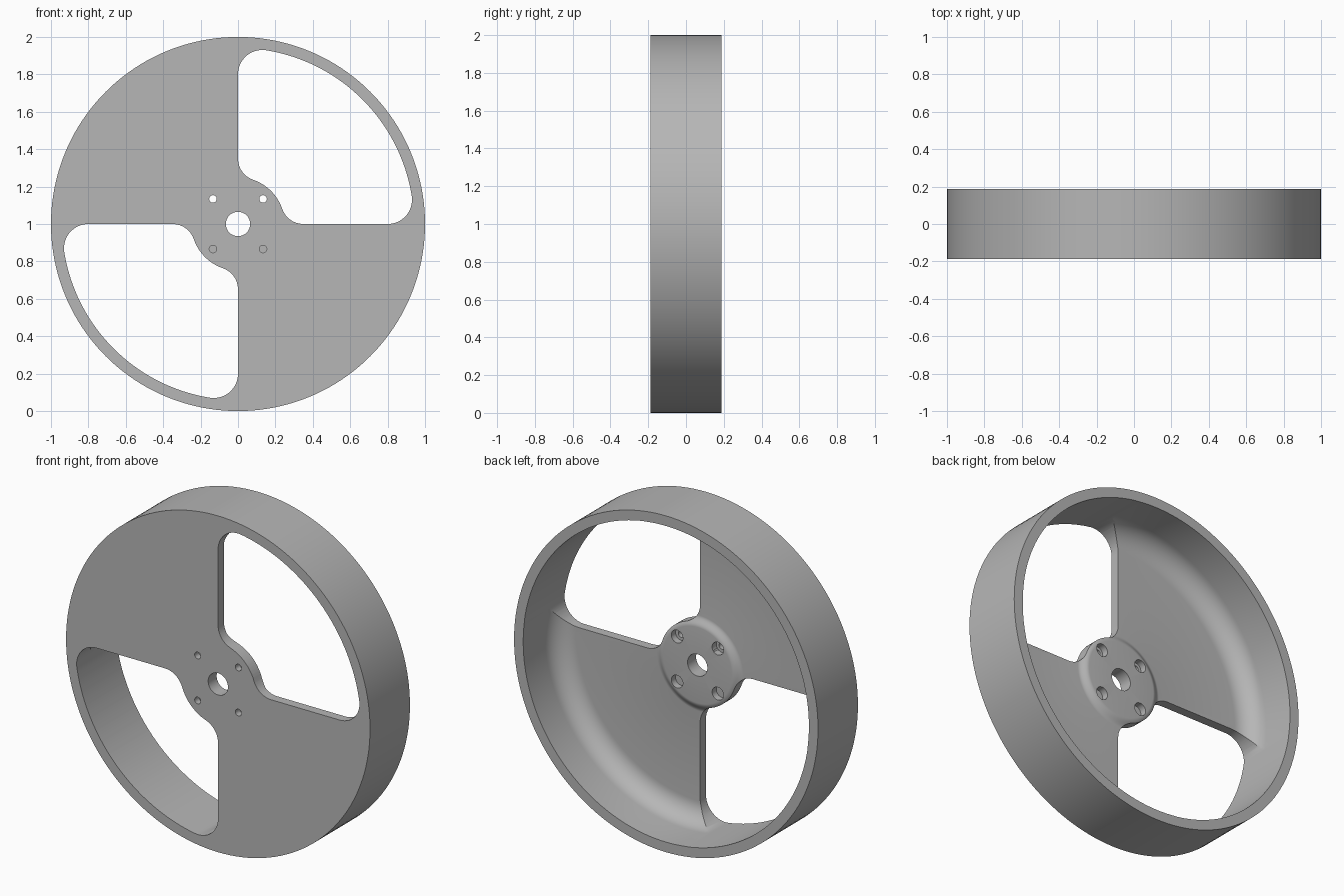
import bpy
import bmesh
from math import sin, cos, pi, sqrt, atan2
from mathutils import Matrix

if "Cube" in bpy.data.objects:
    bpy.data.objects.remove(bpy.data.objects["Cube"], do_unlink=True)

HALF = 0.1875             # half of the rim width
FRONT = -HALF
WEB = FRONT + 0.055       # back of the web
HUB = FRONT + 0.08        # back of the hub
RIM_IN, FILLET = 0.94, 0.12
BORE, HUB_R = 0.065, 0.25

grey = bpy.data.materials.new("light grey")
grey.use_nodes = True
colour = (0.47, 0.47, 0.47, 1)
grey.diffuse_color = colour
grey.node_tree.nodes["Principled BSDF"].inputs["Base Color"].default_value = colour


def make_object(name, bm):
    bmesh.ops.recalc_face_normals(bm, faces=bm.faces)
    mesh = bpy.data.meshes.new(name)
    bm.to_mesh(mesh)
    bm.free()
    mesh.materials.append(grey)
    ob = bpy.data.objects.new(name, mesh)
    bpy.context.collection.objects.link(ob)
    return ob


def lathe(name, profile, steps=160):
    """Turn a closed (radius, y) profile around the wheel axle."""
    bm = bmesh.new()
    rings = []
    for i in range(steps):
        a = 2 * pi * i / steps
        rings.append([bm.verts.new((r * cos(a), y, 1 + r * sin(a))) for r, y in profile])
    n = len(profile)
    for i in range(steps):
        p, q = rings[i], rings[(i + 1) % steps]
        for j in range(n):
            k = (j + 1) % n
            bm.faces.new((p[j], p[k], q[k], q[j]))
    return make_object(name, bm)


def arc(cx, cz, r, start, end, steps):
    return [(cx + r * cos(start + (end - start) * i / steps),
             cz + r * sin(start + (end - start) * i / steps)) for i in range(steps + 1)]


def prism(name, outline, y0, y1):
    bm = bmesh.new()
    face = bm.faces.new([bm.verts.new((x, y0, 1 + z)) for x, z in outline])
    new = bmesh.ops.extrude_face_region(bm, geom=[face])["geom"]
    verts = [v for v in new if isinstance(v, bmesh.types.BMVert)]
    bmesh.ops.translate(bm, verts=verts, vec=(0, y1 - y0, 0))
    return make_object(name, bm)


def window_outline(sign):
    """Quarter opening with rounded corners, flowing around the hub."""
    outer, big, small = RIM_IN + 0.001, 0.13, 0.12
    bz = sqrt((outer - big) ** 2 - big ** 2)
    sz = sqrt((HUB_R + small) ** 2 - small ** 2)
    ba, sa = atan2(big, bz), atan2(small, sz)
    pts = arc(bz, big, big, -pi / 2, ba, 14)
    pts += arc(0, 0, outer, ba, pi / 2 - ba, 48)[1:-1]
    pts += arc(big, bz, big, pi / 2 - ba, pi, 14)
    pts += arc(small, sz, small, pi, 1.5 * pi - sa, 12)
    pts += arc(0, 0, HUB_R, pi / 2 - sa, sa, 12)[1:-1]
    pts += arc(sz, small, small, pi + sa, 1.5 * pi, 12)
    return [(sign * x, sign * z) for x, z in pts]


# Wheel body: hub, web, filleted rim
step_in, step_out = 0.225, 0.285
hub_blend = []
for i in range(9):
    t = i / 8
    hub_blend.append((step_in + (step_out - step_in) * t,
                      HUB + (WEB - HUB) * (1 - cos(pi * t)) / 2))
rim_fillet = arc(RIM_IN - FILLET, WEB + FILLET, FILLET, -pi / 2, 0, 12)
profile = [(BORE, FRONT), (BORE, HUB)] + hub_blend + rim_fillet
profile += [(RIM_IN, HALF), (1, HALF), (1, FRONT)]
wheel = lathe("wheel", profile)

# Cutters: two windows, four bolt holes with counterbores
cutters = [prism("window_cutter", window_outline(s), -0.5, 0.5) for s in (1, -1)]
for sx in (1, -1):
    for sz in (1, -1):
        x, z = 0.134 * sx, 0.134 * sz
        cutters.append(prism("bolt_cutter", arc(x, z, 0.02, 0, 2 * pi, 24)[:-1], -0.5, 0.5))
        cutters.append(prism("counterbore_cutter", arc(x, z, 0.038, 0, 2 * pi, 32)[:-1],
                             FRONT + 0.04, 0.5))

bpy.ops.object.select_all(action="DESELECT")
wheel.select_set(True)
bpy.context.view_layer.objects.active = wheel
for cutter in cutters:
    cutter.hide_render = True
    mod = wheel.modifiers.new("cut", "BOOLEAN")
    mod.operation = "DIFFERENCE"
    mod.solver = "EXACT"
    mod.object = cutter
    bpy.ops.object.modifier_apply(modifier=mod.name)
for cutter in cutters:
    bpy.data.objects.remove(cutter, do_unlink=True)

bpy.ops.object.shade_smooth_by_angle(angle=pi / 6)
